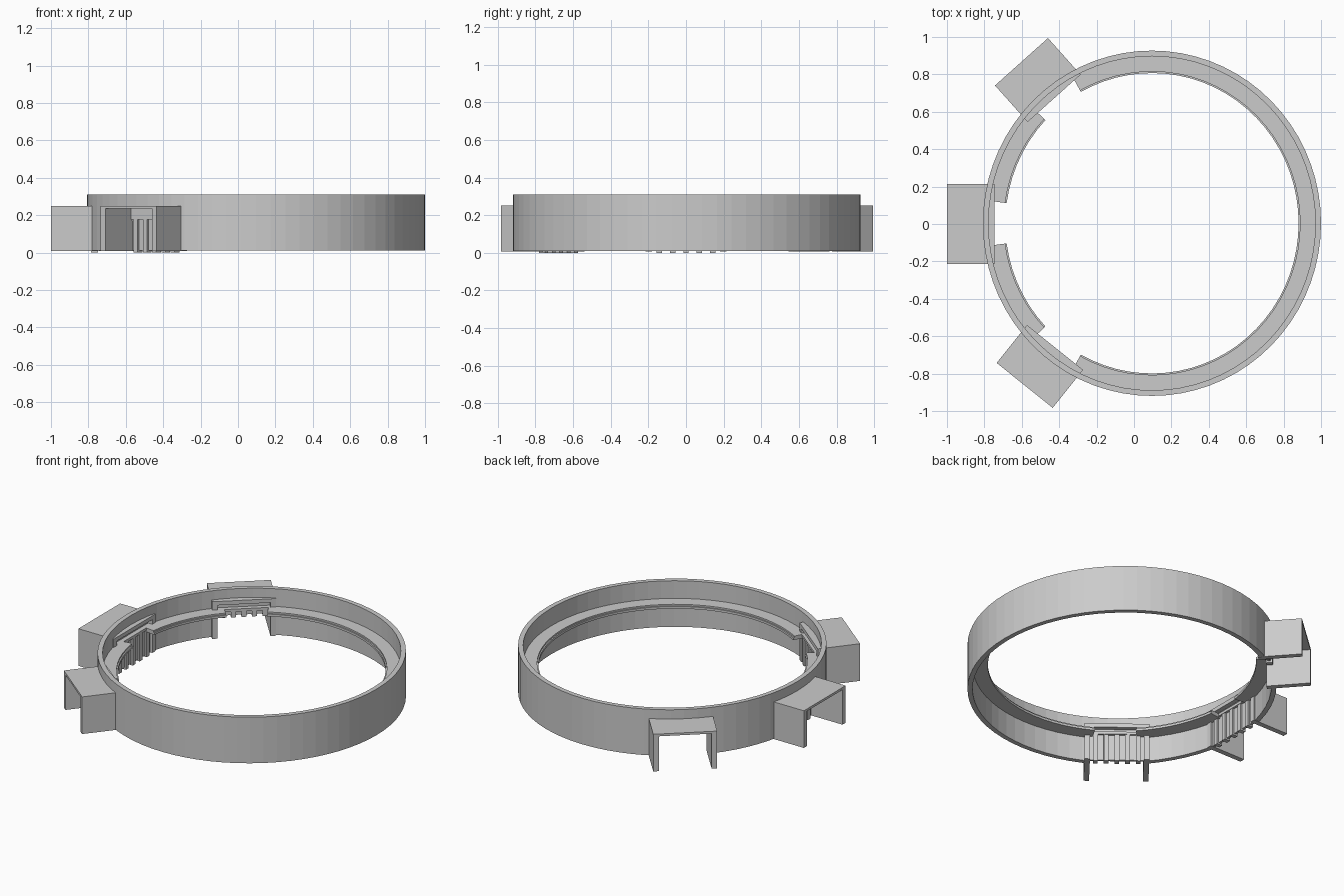
import bpy, bmesh, math
from mathutils import Matrix, Vector

if "Cube" in bpy.data.objects:
    bpy.data.objects.remove(bpy.data.objects["Cube"])

CX, CY = 0.096, 0.004      # ring centre
RX, RY = 0.904, 0.923      # outer radii
SEGS = 72


def finish(bm, name):
    bmesh.ops.recalc_face_normals(bm, faces=bm.faces)
    mesh = bpy.data.meshes.new(name)
    bm.to_mesh(mesh)
    bm.free()
    obj = bpy.data.objects.new(name, mesh)
    bpy.context.collection.objects.link(obj)
    return obj


def sweep(bm, profile, a0, a1):
    """Sweep a (inset, z) profile round the ring between two angles in degrees."""
    full = a1 - a0 >= 360
    n = max(2, round((a1 - a0) / 360 * SEGS))
    rows = []
    for i in range(n if full else n + 1):
        a = math.radians(a0 + (a1 - a0) * i / n)
        rows.append([bm.verts.new((CX + (RX - d) * math.cos(a),
                                   CY + (RY - d) * math.sin(a), z)) for d, z in profile])
    k = len(profile)
    for i in range(n):
        p, q = rows[i], rows[(i + 1) % len(rows)]
        for j in range(k):
            bm.faces.new((p[j], p[(j + 1) % k], q[(j + 1) % k], q[j]))
    if not full:
        bm.faces.new(rows[0])
        bm.faces.new(rows[-1])


def add_box(bm, frame, u, v, z):
    """Box in a housing's own frame: u outward, v sideways, z up."""
    size = Matrix.Diagonal((u[1] - u[0], v[1] - v[0], z[1] - z[0], 1))
    mid = Matrix.Translation(((u[0] + u[1]) / 2, (v[0] + v[1]) / 2, (z[0] + z[1]) / 2))
    bmesh.ops.create_cube(bm, size=1, matrix=frame @ mid @ size)


# Outer wall of the ring
bm = bmesh.new()
sweep(bm, [(0, 0.01), (0, 0.31), (0.03, 0.31), (0.03, 0.01)], 0, 360)
ring = finish(bm, "ring_wall")

# Inner ledge, broken by a gap at each housing
bm = bmesh.new()
ledge = [(0.025, 0.17), (0.025, 0.195), (0.112, 0.195), (0.112, 0.185),
         (0.12, 0.185), (0.12, 0.17)]
for a0, a1 in [(-119, 119), (136.6, 172.3), (187.7, 223.4)]:
    sweep(bm, ledge, a0, a1)
finish(bm, "inner_ledge")


def housing(name, x, y, angle, width, length, panel_bottom):
    frame = Matrix.Translation((x, y, 0)) @ Matrix.Rotation(math.radians(angle), 4, 'Z')
    h = width / 2
    t = 0.033

    # Roof and two side walls, open outward
    bm = bmesh.new()
    add_box(bm, frame, (0, length), (-h, h), (0.235, 0.25))
    for s in (-1, 1):
        add_box(bm, frame, (0, length), sorted((s * h, s * (h - t))), (0.008, 0.2355))
    finish(bm, name + "_housing")

    # Slotted inner frame above the ribbed panel
    bm = bmesh.new()
    w = h - t
    add_box(bm, frame, (0, 0.03), (-w, w), (0.225, 0.235))
    add_box(bm, frame, (0, 0.03), (-w, w), (0.178, 0.195))
    add_box(bm, frame, (0.03, 0.04), (-w, w), (0.178, 0.235))
    finish(bm, name + "_slot_frame")

    # Ribbed panel
    bm = bmesh.new()
    add_box(bm, frame, (0.015, 0.03), (-w, w), (panel_bottom + 0.01, 0.178))
    for i in range(-2, 3):
        v = i * width * 0.165
        add_box(bm, frame, (0.003, 0.042), (v - 0.014, v + 0.014), (panel_bottom, 0.178))
    finish(bm, name + "_ribbed_panel")

    # Cutter opening the ring wall inside the housing
    bm = bmesh.new()
    add_box(bm, frame, (-0.1, 0.2), (-h + 0.015, h - 0.015), (-0.05, 0.242))
    cutter = finish(bm, name + "_cutter")
    cutter.hide_render = True
    cutter.hide_viewport = True
    cutter.display_type = 'WIRE'
    mod = ring.modifiers.new(name + "_opening", 'BOOLEAN')
    mod.operation = 'DIFFERENCE'
    mod.solver = 'EXACT'
    mod.object = cutter


housing("left", -0.745, 0, 180, 0.43, 0.255, 0)
housing("back", -0.427, 0.672, 131.8, 0.38, 0.262, 0.14)
housing("front", -0.422, -0.66, 231.3, 0.384, 0.26, 0)
